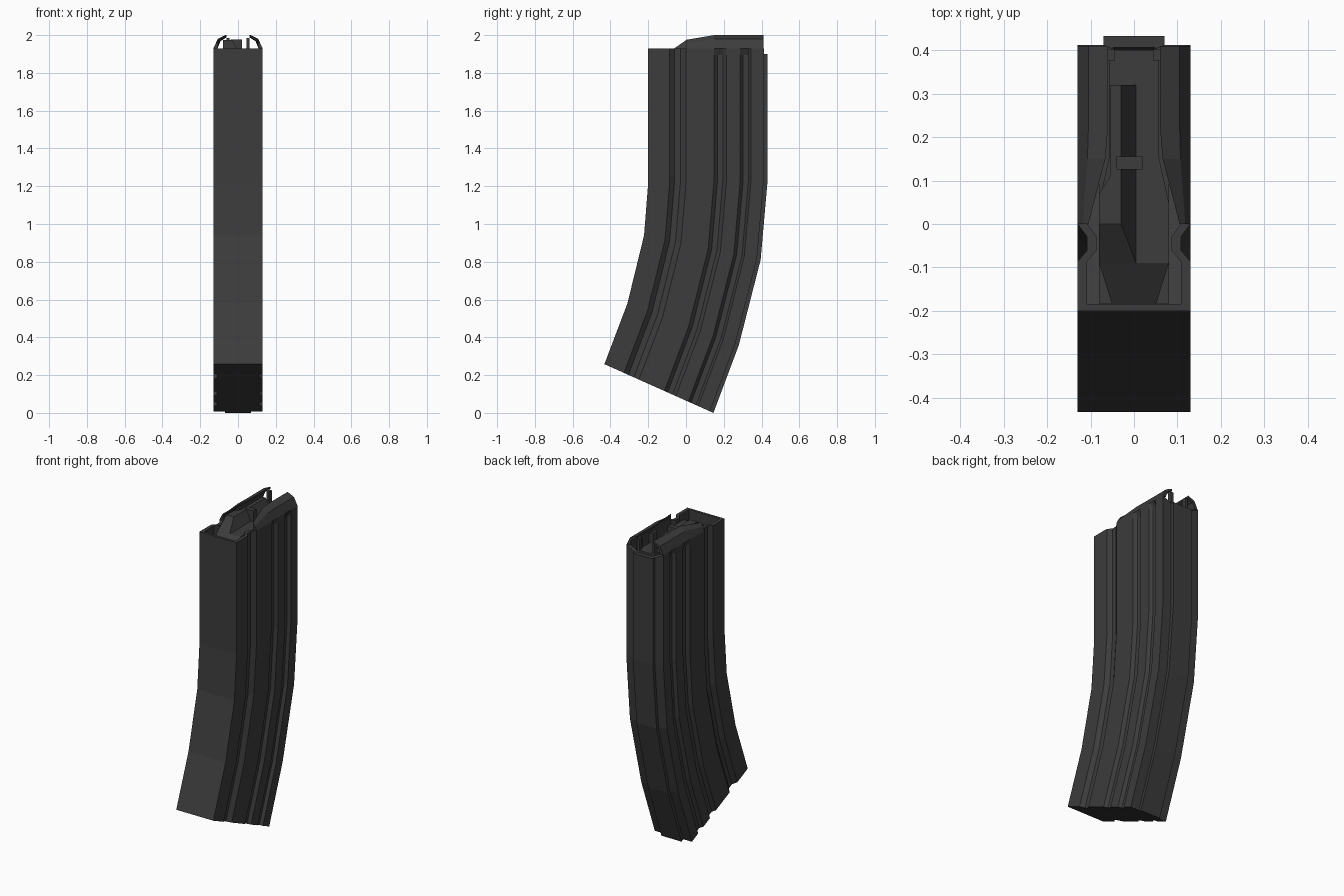
import bpy, bmesh

if "Cube" in bpy.data.objects:
    bpy.data.objects.remove(bpy.data.objects["Cube"])

mat = bpy.data.materials.new("dark_metal")
mat.diffuse_color = (0.045, 0.045, 0.045, 1)
mat.use_nodes = True
mat.node_tree.nodes["Principled BSDF"].inputs["Base Color"].default_value = mat.diffuse_color


def make(name, verts, faces):
    me = bpy.data.meshes.new(name)
    me.from_pydata(verts, [], faces)
    bm = bmesh.new()
    bm.from_mesh(me)
    bmesh.ops.recalc_face_normals(bm, faces=bm.faces)
    bm.to_mesh(me)
    bm.free()
    me.materials.append(mat)
    ob = bpy.data.objects.new(name, me)
    bpy.context.collection.objects.link(ob)
    return ob


def loft(name, rings, cap_start=False, cap_end=False):
    """Skin closed rings of equal length."""
    n = len(rings[0])
    verts = [v for r in rings for v in r]
    faces = [(k * n + i, k * n + (i + 1) % n, (k + 1) * n + (i + 1) % n, (k + 1) * n + i)
             for k in range(len(rings) - 1) for i in range(n)]
    if cap_start:
        faces.append(tuple(range(n)))
    if cap_end:
        faces.append(tuple((len(rings) - 1) * n + i for i in range(n)))
    return make(name, verts, faces)


def box(name, x0, x1, y0, y1, z0, z1):
    c = [(x0, y0), (x1, y0), (x1, y1), (x0, y1)]
    return loft(name, [[(x, y, z) for x, y in c] for z in (z0, z1)], True, True)


# Half cross-section: (fraction front to back, half width), with three pressed grooves
W = 0.13
half = [(0, W), (.18, W), (.22, .108), (.27, .108), (.317, W),
        (.55, W), (.58, .112), (.625, .112), (.655, W),
        (.77, W), (.795, .112), (.84, .112), (.86, W),
        (.968, W), (.968, .07), (1, .07)]


def ring(front, back, flat_rear=False, wall=0.0):
    pts = []
    for i, (t, x) in enumerate(half):
        if flat_rear and 5 <= i <= 12:
            x = W
        y = front[0] + (back[0] - front[0]) * t
        z = front[1] + (back[1] - front[1]) * t
        if wall:
            x -= wall
            y = min(max(y, front[0] + .016), back[0] - .03 + (.004 if i == 15 else 0))
        if i >= 14 and front[1] > 1.85:      # spine ends below the rim
            z -= .03
        pts.append((x, y, z))
    return pts + [(-x, y, z) for x, y, z in reversed(pts)]


# Curved hollow body: bottom to rim, then over the rim and down inside
F, B = -.2, .432
body = [ring((-.432, .258), (.145, 0)),
        ring((-.31, .58), (.28, .36)),
        ring((-.222, .94), (.395, .81)),
        ring((-.2, 1.22), (.432, 1.23)),
        ring((F, 1.895), (B, 1.895)),
        ring((F, 1.93), (B, 1.93), flat_rear=True),
        ring((F, 1.93), (B, 1.93), wall=.022),
        ring((F, 1.6), (B, 1.6), wall=.022)]
loft("magazine_body", body, cap_start=True)

# Feed lips: sections along y of (y, shoulder x, shoulder z, tip x, tip z)
lip = [(0, .118, 1.955, .105, 1.975), (.15, .107, 1.98, .066, 2.0),
       (.22, .105, 1.98, .06, 2.0), (.41, .105, 1.98, .06, 2.0)]
for side, s in (("right", 1), ("left", -1)):
    rings = [[(s * x, y, z) for x, z in
              ((W, 1.93), (sx, sz), (tx, tz), (tx, tz - .012), (sx - .012, sz - .012), (W - .022, 1.93))]
             for y, sx, sz, tx, tz in lip]
    loft("feed_lip_" + side, rings, True, True)
    a, b = sorted((s * .045, s * .062))
    box("rear_stop_" + side, a, b, .375, .402, 1.87, 1.985)

# Follower: lower block, plate, sloped nose
box("follower_base", -.08, .08, -.183, .39, 1.7, 1.80)
plate = [(.08, -.09), (.08, .05), (.058, .15), (.058, .4)]
outline = plate + [(-x, y) for x, y in reversed(plate)]
loft("follower_plate", [[(x, y, z) for x, y in outline] for z in (1.80, 1.91)], True, True)
loft("follower_nose",
     [[(-.08, -.09, 1.80), (.08, -.09, 1.80), (.08, -.09, 1.91), (-.08, -.09, 1.91)],
      [(-.05, -.187, 1.80), (.05, -.187, 1.80), (.05, -.187, 1.85), (-.05, -.187, 1.85)]],
     True, True)

# Raised rib with ramped front and sloped flank, plus crosspiece
low = [(-.08, -.09), (.005, -.09), (.005, .32), (-.055, .32), (-.055, .11), (-.08, .07)]
top = [(-.08, 0), (-.03, 0), (-.03, .32), (-.055, .32), (-.055, .11), (-.08, .07)]
loft("follower_rib", [[(x, y, 1.91) for x, y in low], [(x, y, 1.973) for x, y in top]], True, True)
box("follower_crosspiece", -.04, .02, .125, .155, 1.91, 1.978)
